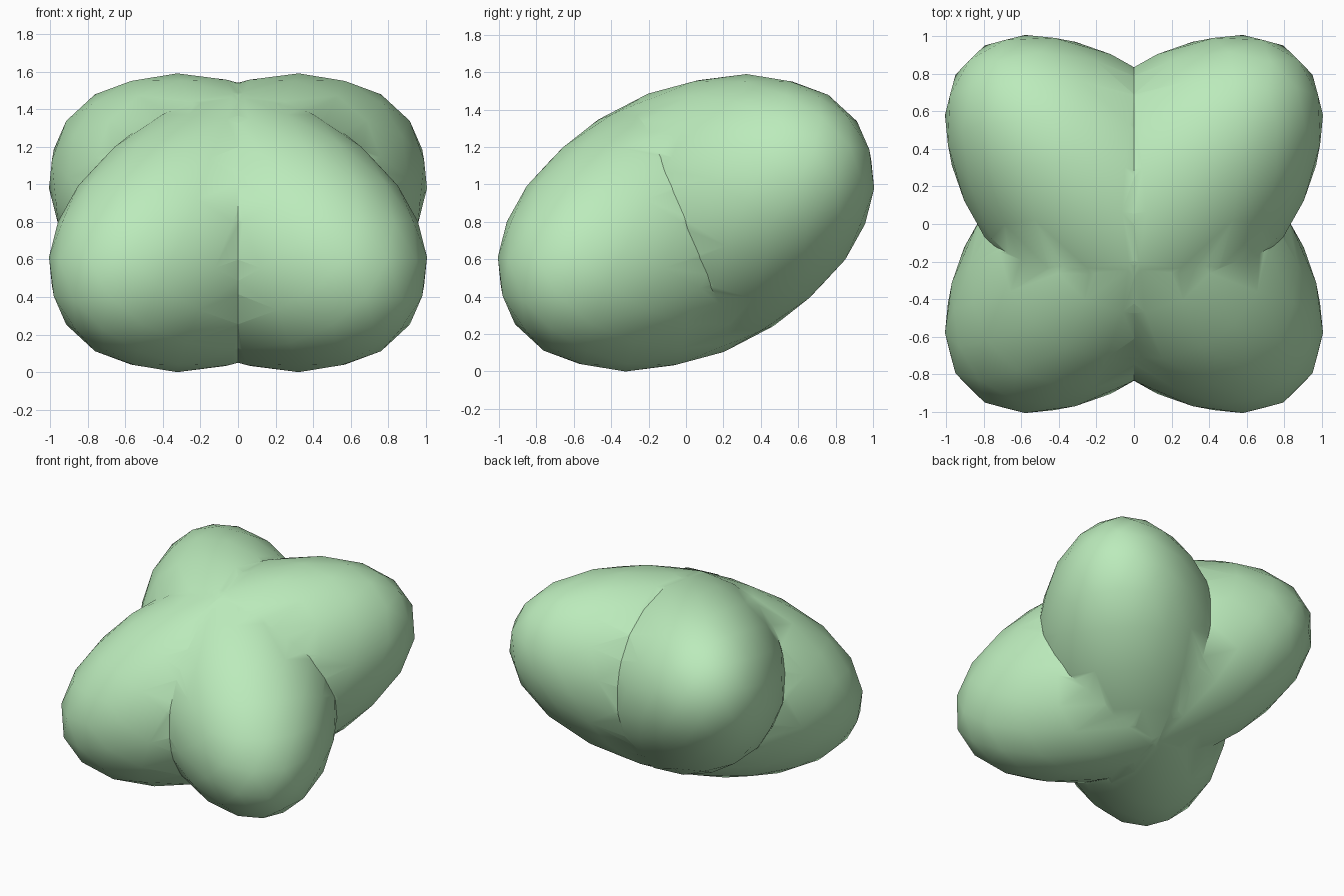
import bpy, math
from mathutils import Matrix

if "Cube" in bpy.data.objects:
    bpy.data.objects.remove(bpy.data.objects["Cube"])

mat = bpy.data.materials.new("soft_green")
mat.diffuse_color = (0.5, 0.83, 0.5, 1)
mat.use_nodes = True
mat.node_tree.nodes["Principled BSDF"].inputs["Base Color"].default_value = mat.diffuse_color


def lobe(name, yaw):
    # long egg, raised at the back end and turned to a diagonal
    bpy.ops.mesh.primitive_ico_sphere_add(subdivisions=3, radius=1.01)
    ob = bpy.context.object
    ob.name = name
    ob.data.transform(Matrix.Translation((0, 0, 0.79))
                      @ Matrix.Rotation(math.radians(yaw), 4, 'Z')
                      @ Matrix.Rotation(math.radians(-18.4), 4, 'Y')
                      @ Matrix.Diagonal((1.29, 0.675, 0.71, 1)))
    ob.data.materials.append(mat)
    return ob


# two crossing eggs make the four lobes
body = lobe("crossed_lobes", 45)
other = lobe("crossing_lobe_cutter", 135)

# fuse them into one skin
fuse = body.modifiers.new("fuse", 'BOOLEAN')
fuse.operation = 'UNION'
fuse.solver = 'EXACT'
fuse.object = other
bpy.ops.object.select_all(action='DESELECT')
body.select_set(True)
bpy.context.view_layer.objects.active = body
bpy.ops.object.modifier_apply(modifier="fuse")
bpy.data.objects.remove(other)

# centre on the axes and stand on the ground
for axis in range(3):
    vals = [v.co[axis] for v in body.data.vertices]
    lo, hi = min(vals), max(vals)
    shift = -lo if axis == 2 else -(lo + hi) / 2
    for v in body.data.vertices:
        v.co[axis] += shift

bpy.ops.object.shade_smooth_by_angle(angle=math.radians(40))
